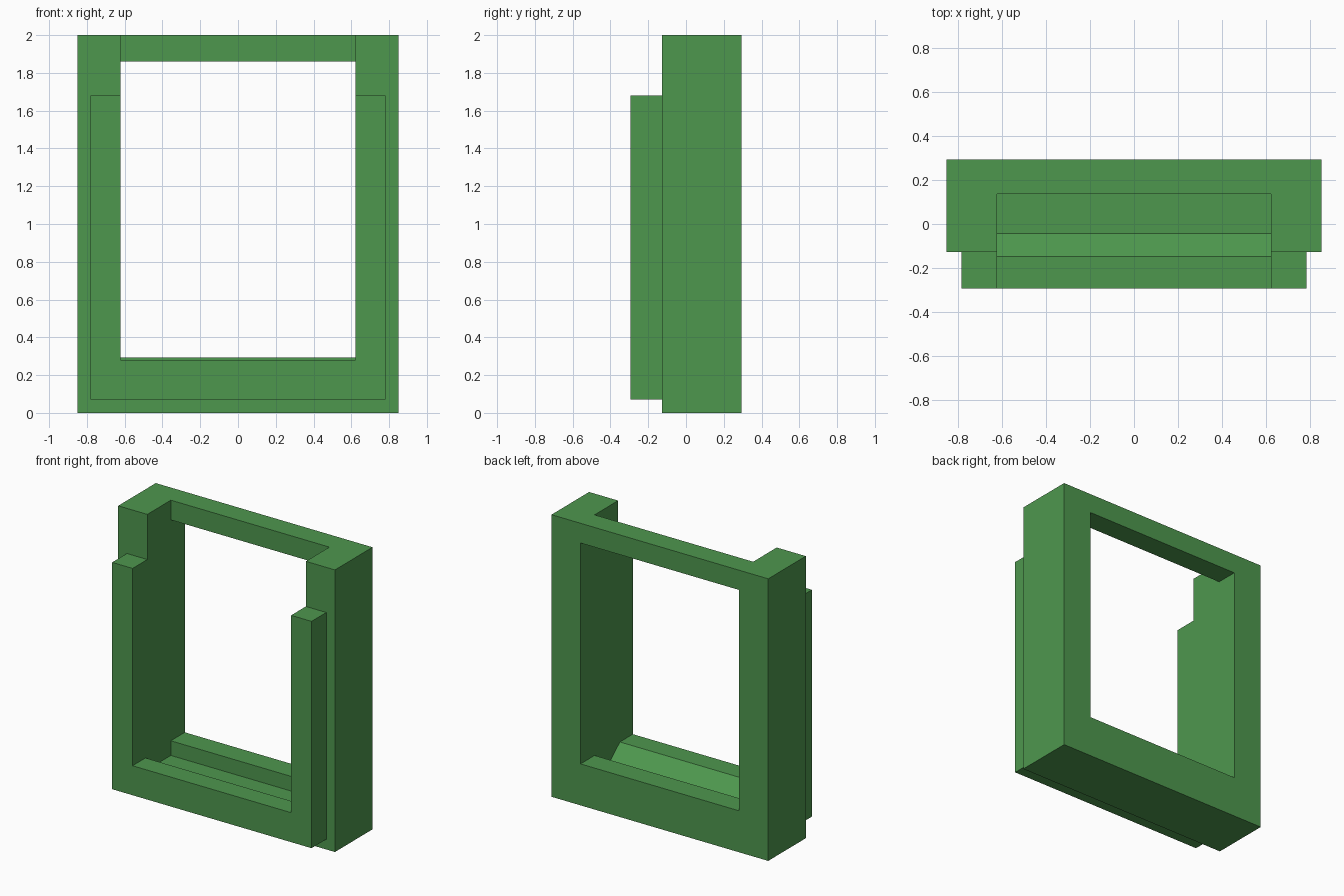
import bpy, bmesh

if "Cube" in bpy.data.objects:
    bpy.data.objects.remove(bpy.data.objects["Cube"])

green = bpy.data.materials.new("leaf green")
green.diffuse_color = (0.076, 0.31, 0.076, 1)
green.use_nodes = True
green.node_tree.nodes["Principled BSDF"].inputs["Base Color"].default_value = green.diffuse_color


def prism(name, profile, half_width):
    """Extrude a (y, z) outline along x, centred on x = 0."""
    bm = bmesh.new()
    face = bm.faces.new([bm.verts.new((-half_width, y, z)) for y, z in profile])
    out = bmesh.ops.extrude_face_region(bm, geom=[face])
    verts = [g for g in out["geom"] if isinstance(g, bmesh.types.BMVert)]
    bmesh.ops.translate(bm, verts=verts, vec=(2 * half_width, 0, 0))
    bmesh.ops.recalc_face_normals(bm, faces=bm.faces)
    mesh = bpy.data.meshes.new(name)
    bm.to_mesh(mesh)
    bm.free()
    mesh.materials.append(green)
    obj = bpy.data.objects.new(name, mesh)
    bpy.context.collection.objects.link(obj)
    return obj


def rect(y0, y1, z0, z1):
    return [(y0, z0), (y1, z0), (y1, z1), (y0, z1)]


def combine(target, tool, operation):
    mod = target.modifiers.new(operation.lower(), 'BOOLEAN')
    mod.operation, mod.solver, mod.object = operation, 'EXACT', tool
    bpy.context.view_layer.objects.active = target
    bpy.ops.object.modifier_apply(modifier=mod.name)
    bpy.data.objects.remove(tool)


# Outer block and the smaller plate standing proud of its front
frame = prism("window_frame", rect(-0.128, 0.293, 0, 2), 0.85)
plate = prism("front_plate", rect(-0.293, 0.0, 0.072, 1.68), 0.782)
combine(frame, plate, 'UNION')

# Opening: front ledge, sloped drop into the sill groove, back lip,
# and a thin lintel kept only at the back
opening = prism("opening_cutter", [
    (-1, 0.281), (-0.148, 0.281), (-0.043, 0.19), (0.136, 0.19),
    (0.136, 0.294), (1, 0.294), (1, 1.86), (0.136, 1.86),
    (0.136, 3), (-1, 3)], 0.622)
combine(frame, opening, 'DIFFERENCE')
